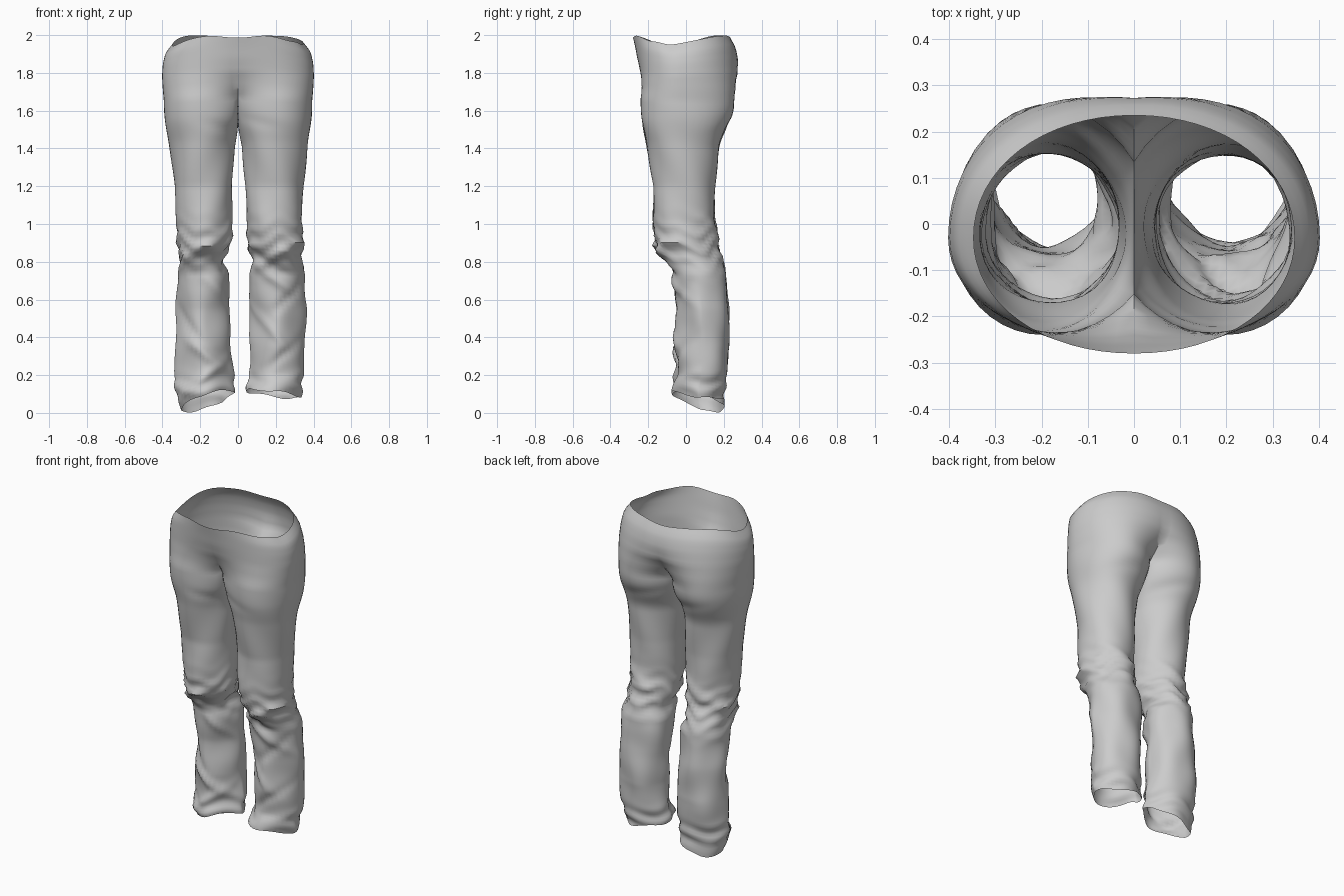
import bpy, bmesh, math
from math import sin, cos, pi, exp, radians

if "Cube" in bpy.data.objects:
    bpy.data.objects.remove(bpy.data.objects["Cube"])

# Sections: z, left outer, left inner, right outer, right inner, front y, back y
LEG = [(0.00, .300, .030, .325, .060, -.04, .20), (0.10, .325, .025, .335, .050, -.07, .20),
       (0.20, .340, .025, .350, .058, -.045, .215), (0.35, .330, .035, .355, .068, -.06, .23),
       (0.55, .325, .045, .360, .060, -.05, .225), (0.74, .320, .050, .352, .055, -.07, .21),
       (0.80, .305, .075, .335, .078, -.105, .20), (0.90, .325, .035, .345, .050, -.16, .165),
       (1.00, .325, .032, .338, .045, -.175, .15), (1.20, .337, .030, .347, .040, -.172, .155),
       (1.40, .360, .020, .367, .022, -.205, .172), (1.55, .380, .005, .385, .005, -.23, .205),
       (1.70, .390, .000, .398, .000, -.24, .25)]
# Seat: z, half width, front y, back y, how far it has split into two lobes
SEAT = [(1.66, .393, -.24, .255, 1), (1.72, .398, -.246, .278, .6), (1.80, .402, -.256, .292, .22),
        (1.87, .398, -.265, .285, .08), (1.93, .385, -.272, .267, .03), (1.98, .347, -.28, .235, 0)]
# Diagonal folds: leg side, angle (0 outer, -90 front), z, slope, length, height
FOLDS = [(-1, -100, .30, .10, 45, .018), (-1, -60, .45, .16, 35, -.012), (-1, -80, .17, -.10, 50, .018),
         (-1, -120, .66, .12, 35, .012), (-1, -70, .85, -.07, 55, .024), (-1, -110, .79, .06, 50, -.018),
         (1, -90, .70, -.10, 50, .018), (1, -70, .60, .12, 40, -.012), (1, -110, .45, -.14, 40, .013),
         (1, -80, .30, .10, 45, -.012), (1, -85, .16, .04, 60, .020), (1, -80, .85, .07, 55, .024),
         (1, -110, .79, -.06, 50, -.018), (-1, 80, .97, .08, 60, .014), (1, 90, .95, -.08, 60, .014),
         (-1, -120, 1.52, .06, 30, -.010), (1, -120, 1.55, -.05, 30, -.010),
         (-1, 110, 1.52, -.05, 45, -.012), (1, 110, 1.54, .05, 45, -.012)]
TOP, BLEND = 1.66, 1.35
PHI = radians(145)
N, K = 32, 12


def lerp(a, b, t):
    return a + (b - a) * t


def smooth(t):
    t = max(0, min(1, t))
    return t * t * (3 - 2 * t)


def sample(table, z):
    z = max(table[0][0], min(table[-1][0], z))
    for a, b in zip(table, table[1:]):
        if z <= b[0]:
            t = (z - a[0]) / (b[0] - a[0])
            return [lerp(p, q, t) for p, q in zip(a, b)]


def seat_point(v, zn):
    """v runs -1 (front centre) to 1 (back centre) round the outer side."""
    _, w, yf, yb, lobe = sample(SEAT, zn)
    yc = -.03
    b = yc - yf if v < 0 else yb - yc
    a = v * pi / 2
    ox = w * max(0, cos(a)) ** .97
    oy = yc + b * math.copysign(abs(sin(a)) ** .97, v)
    phi, c = v * PHI, w / 2
    lx = c + c * cos(phi) if abs(phi) < pi / 2 else c * (1 - cos(phi) / cos(PHI))
    return lerp(ox, lx, lobe), lerp(oy, yc + b * sin(phi), lobe)


def folds(side, phi, z):
    """Cloth displacement: knee crumple, stacked hem, loose calf and named folds."""
    s = side * .9
    knee = exp(-((z - .88) / .11) ** 2)
    hem = exp(-((z - .13) / .06) ** 2)
    calf = smooth((1.15 - z) / .4)
    zig = abs(sin((z + .035 * sin(2 * phi + s) + .02 * sin(5 * phi - s)) * pi / .09))
    d = knee * .017 * (.5 - zig)
    d += hem * .008 * sin((z + .02 * sin(3 * phi + s)) * 2 * pi / .10)
    d += calf * .005 * sin(3 * phi + 9 * z + s) * cos(17 * z - 2 * phi)
    d += .003 * sin(4 * phi + 15 * z + s)
    for fs, ang, fz, slope, length, height in FOLDS:
        if fs == side:
            dp = (phi - radians(ang) + pi) % (2 * pi) - pi
            dz = z - fz - slope * dp
            d += height * exp(-(dp / radians(length)) ** 2 - (dz / .03) ** 2)
    return d


def leg_point(side, phi, z):
    r = sample(LEG, z)
    xo, xi = (r[1], r[2]) if side < 0 else (r[3], r[4])
    d = folds(side, phi, z)
    c, s = cos(phi), sin(phi)
    if s < 0:  # shin crease: the front of the lower leg narrows to a soft ridge
        k = smooth((.75 - z) / .3)
        c = math.copysign(abs(c) ** (1 + .15 * k), c)
        s = -abs(s) ** (1 + .55 * k)
    return ((xo + xi) / 2 + (xo - xi) / 2 * c + d * cos(phi),
            (r[5] + r[6]) / 2 + (r[6] - r[5]) / 2 * s + d * sin(phi))


def hem_height(side, phi):
    if side < 0:
        return .062 - .045 * cos(phi) - .036 * sin(phi) + .004 * sin(5 * phi)
    return .10 - .018 * cos(phi) - .015 * sin(phi) + .006 * sin(4 * phi)


def rim_height(side, v):
    """Waist edge: dips at the hips, with a small peak on the right hip."""
    h = 1.948 + .05 * smooth(abs(v + .12) * 1.45) - .012 * smooth((abs(v) - .7) / .3)
    if side > 0:
        h += .010 * exp(-((v + .3) / .12) ** 2)
    return h + .006 * sin(7 * v + side) * (1 - abs(v))


def loft(bm, upper, lower, closed):
    n = len(upper)
    for j in range(n if closed else n - 1):
        k = (j + 1) % n
        bm.faces.new((upper[j], upper[k], lower[k], lower[j]))


def build_half(bm, side):
    # Seat half: open arcs from the waist rim down to the crotch level
    rows = 16
    ring = None
    for i in range(rows + 1):
        g = i / rows
        row = []
        for j in range(N + 1):
            v = 2 * j / N - 1
            x, y = seat_point(v, lerp(1.98, TOP, g))
            low = TOP + .01 - .03 * (v + 1) / 2
            row.append(bm.verts.new((side * x, y, lerp(rim_height(side, v), low, g))))
        if ring:
            loft(bm, ring, row, False)
        ring = row

    # Crotch seam closes the arc into a full leg opening
    front, back = ring[0].co.copy(), ring[-1].co.copy()
    seam = []
    for j in range(1, K):
        p = back.lerp(front, j / K)
        p.z -= .11 * sin(pi * j / K) ** .8
        seam.append(bm.verts.new(p))
    ring = ring + seam
    start = [v.co.copy() for v in ring]
    phis = [lerp(-PHI, PHI, j / N) for j in range(N + 1)]
    phis += [lerp(PHI, 2 * pi - PHI, j / K) for j in range(1, K)]

    # Leg tube down to the uneven hem
    steps = 92
    for i in range(1, steps + 1):
        zn = TOP * (1 - i / steps)
        f = min(1, (TOP - zn) / (TOP - BLEND))
        row = []
        for p, phi in zip(start, phis):
            z = lerp(p.z, BLEND, f) if f < 1 else zn
            if zn < .4:
                z = lerp(hem_height(side, phi), .4, zn / .4)
            x, y = leg_point(side, phi, z)
            s = smooth(f * 1.3)
            row.append(bm.verts.new((lerp(p.x, side * x, s), lerp(p.y, y, s), z)))
        loft(bm, ring, row, True)
        ring = row


# Trousers: one open cloth shell, both halves welded along the centre seam
bm = bmesh.new()
for side in (-1, 1):
    build_half(bm, side)
centre = [v for v in bm.verts if abs(v.co.x) < 1e-4]
for v in centre:
    v.co.x = 0
bmesh.ops.remove_doubles(bm, verts=centre, dist=.0005)
bmesh.ops.recalc_face_normals(bm, faces=bm.faces)
mesh = bpy.data.meshes.new("trousers")
bm.to_mesh(mesh)
bm.free()
trousers = bpy.data.objects.new("trousers", mesh)
bpy.context.collection.objects.link(trousers)
trousers.select_set(True)
bpy.context.view_layer.objects.active = trousers
bpy.ops.object.shade_smooth_by_angle(angle=radians(50))
